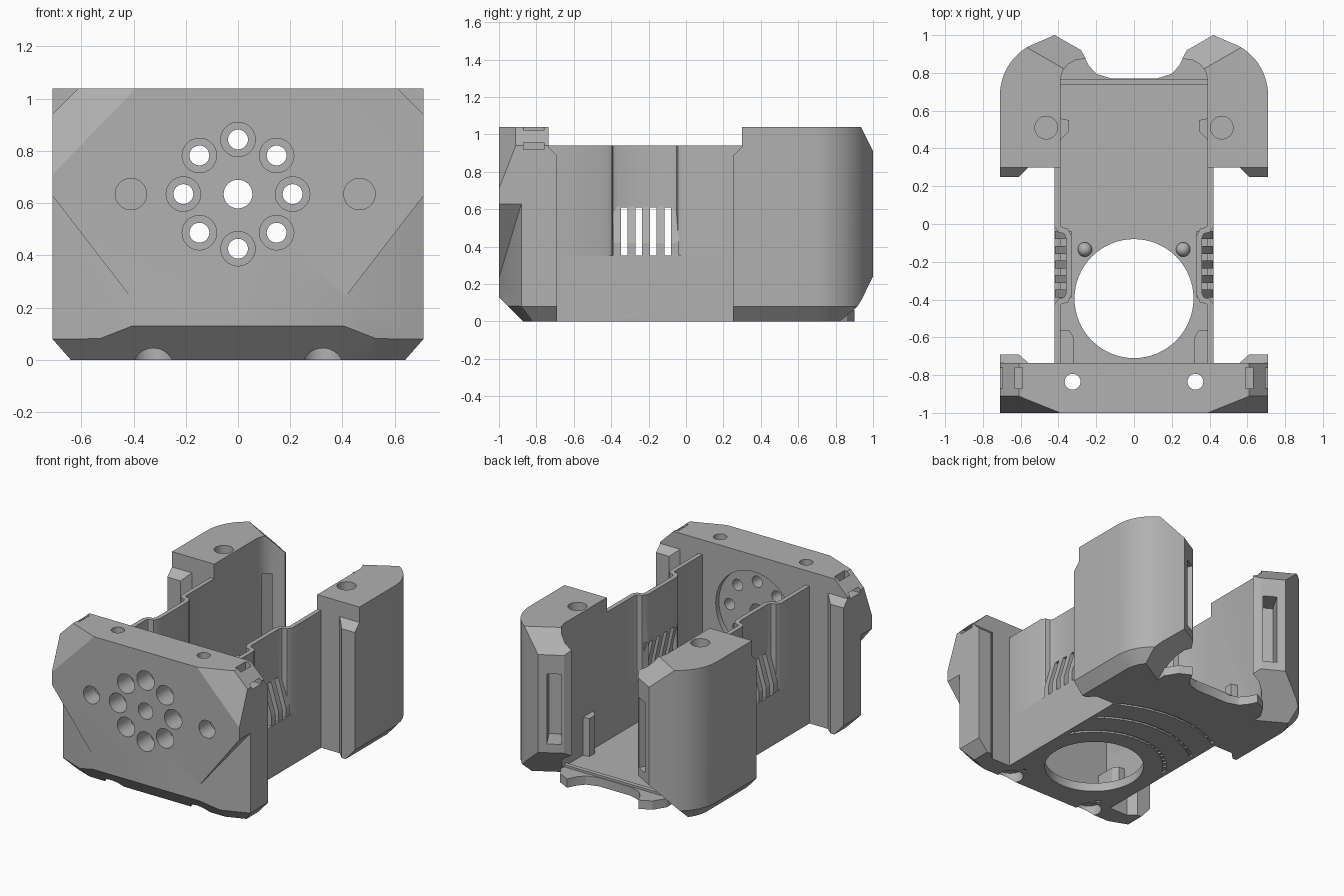
import bpy, bmesh, math
from mathutils import Vector, Matrix

cube = bpy.data.objects.get("Cube")
if cube:
    bpy.data.objects.remove(cube)

# Single plain grey plastic
GREY = (0.44, 0.44, 0.44, 1)
mat = bpy.data.materials.new("grey_plastic")
mat.use_nodes = True
mat.diffuse_color = GREY
mat.node_tree.nodes["Principled BSDF"].inputs["Base Color"].default_value = GREY


def make(name, bm):
    bmesh.ops.recalc_face_normals(bm, faces=bm.faces)
    me = bpy.data.meshes.new(name)
    bm.to_mesh(me)
    bm.free()
    ob = bpy.data.objects.new(name, me)
    bpy.context.collection.objects.link(ob)
    me.materials.append(mat)
    return ob


def prism(points, z0, z1):
    bm = bmesh.new()
    face = bm.faces.new([bm.verts.new((x, y, z0)) for x, y in points])
    ext = bmesh.ops.extrude_face_region(bm, geom=[face])
    top = [g for g in ext["geom"] if isinstance(g, bmesh.types.BMVert)]
    bmesh.ops.translate(bm, verts=top, vec=(0, 0, z1 - z0))
    bmesh.ops.recalc_face_normals(bm, faces=bm.faces)
    return bm


def box(x0, x1, y0, y1, z0, z1):
    return prism([(x0, y0), (x1, y0), (x1, y1), (x0, y1)], z0, z1)


def tube(r, start, end, seg=32):
    a, b = Vector(start), Vector(end)
    rot = Vector((0, 0, 1)).rotation_difference(b - a).to_matrix().to_4x4()
    bm = bmesh.new()
    bmesh.ops.create_cone(bm, cap_ends=True, segments=seg, radius1=r, radius2=r,
                          depth=(b - a).length,
                          matrix=Matrix.Translation((a + b) / 2) @ rot)
    return bm


def hull(points):
    bm = bmesh.new()
    for p in points:
        bm.verts.new(p)
    bmesh.ops.convex_hull(bm, input=bm.verts)
    return bm


def chop(bm, co, no):
    # Remove what lies beyond a plane and cap the cut
    geom = bm.verts[:] + bm.edges[:] + bm.faces[:]
    res = bmesh.ops.bisect_plane(bm, geom=geom, dist=1e-5, plane_co=co,
                                 plane_no=Vector(no).normalized(), clear_outer=True)
    edges = [g for g in res["geom_cut"] if isinstance(g, bmesh.types.BMEdge)]
    if edges:
        bmesh.ops.holes_fill(bm, edges=[e for e in edges if e.is_boundary], sides=0)


def bake(ob):
    dg = bpy.context.evaluated_depsgraph_get()
    me = bpy.data.meshes.new_from_object(ob.evaluated_get(dg))
    ob.modifiers.clear()
    ob.data = me


def carve(ob, cutters):
    tools = [make("cutter", bm) for bm in cutters]
    for t in tools:
        t.hide_render = True
        mod = ob.modifiers.new("cut", 'BOOLEAN')
        mod.operation, mod.solver, mod.object = 'DIFFERENCE', 'EXACT', t
    bake(ob)
    for t in tools:
        bpy.data.objects.remove(t)


def mirror(ob):
    ob.modifiers.new("mirror", 'MIRROR').use_mirror_merge = False
    bake(ob)


def finish(ob, angle=26):
    bpy.ops.object.select_all(action='DESELECT')
    ob.select_set(True)
    bpy.context.view_layer.objects.active = ob
    bpy.ops.object.shade_smooth_by_angle(angle=math.radians(angle))


# Front plate with faceted corners
bm = box(-.71, .71, -1, -.735, 0, 1.04)
chop(bm, (0, -1, .13), (0, -1, -1))
for s in (1, -1):
    chop(bm, (s * .71, 0, .08), (s * 8, 0, -7))
    chop(bm, (s * .71, 0, .94), (s, 0, 1))
    chop(bm, (s * .39, -1, 1.04), (s * .403, -1, .391))
    chop(bm, (s * .71, -.88, .08), (s * .36, -.93, -1))
plate = make("front_plate", bm)

CZ = .635
cuts = [tube(.055, (0, -1.1, CZ), (0, -.6, CZ)), tube(.29, (0, -.77, CZ), (0, -.6, CZ), 64)]
for i in range(8):
    a = i * math.pi / 4
    x, z = .209 * math.sin(a), CZ + .209 * math.cos(a)
    cuts += [tube(.038, (x, -1.1, z), (x, -.6, z)), tube(.066, (x, -1.1, z), (x, -.86, z))]
for x in (-.41, .465):
    cuts.append(tube(.06, (x, -1.1, CZ), (x, -.88, CZ)))
for s in (1, -1):
    # Screw holes, strap slots and the cut-back lower corners
    cuts.append(tube(.042, (s * .325, -.835, -.1), (s * .325, -.835, 1.1)))
    cuts.append(tube(.08, (s * .325, -.835, -.1), (s * .325, -.835, .07)))
    xs = sorted((s * .59, s * .63))
    cuts.append(box(*xs, -.87, -.76, .92, 1.1))
    xs = sorted((s * .60, s * .8))
    cuts.append(box(*xs, -.87, -.76, .92, .955))
    low = [(s * x, y, -.1) for x, y in ((.38, -1.01), (.75, -.865), (.75, -1.01))]
    high = [(s * x, y, z) for x, y, z in ((.38, -1.01, .2), (.75, -.865, .68), (.75, -1.01, .68))]
    cuts.append(hull(low + high))
carve(plate, cuts)
finish(plate)


# Lips along the facing edges of the front plate and the rear towers
def lip(name, y0, y1):
    d = 1 if y1 > y0 else -1
    bm = prism([(.71, y0 - d * .01), (.71, y1), (.61, y1), (.56, y0), (.56, y0 - d * .01)], 0, .94)
    chop(bm, (0, y1, .885), (0, d, 1))
    chop(bm, (.71, 0, .08), (8, 0, -7))
    ob = make(name, bm)
    mirror(ob)
    finish(ob)


lip("front_lips", -.735, -.69)
lip("rear_lips", .3, .25)

# Rear towers, curling inward at the back
arc = [(.41 + .3 * math.cos(math.radians(a)), .68 + .3 * math.sin(math.radians(a)))
       for a in range(0, 61, 6)]
curl = [(.255, .875), (.31, .868), (.35, .845), (.378, .81), (.39, .76)]
bm = prism([(.39, .3), (.71, .3)] + arc + [(.42, 1), (.28, .92)] + curl, 0, 1.04)
for a in range(0, 67, 11):
    u = Vector((math.cos(math.radians(a)), math.sin(math.radians(a)), 0))
    chop(bm, Vector((.41, .68, .08)) + u * .3, u * 8 - Vector((0, 0, 7)))
for z, nz in ((.91, 1), (.24, -1)):
    chop(bm, (.42, 1, z), (-.5, .866, nz))
towers = make("rear_towers", bm)
window = box(-.045, .045, -.13, .12, .3, .78)
bmesh.ops.transform(window, verts=window.verts,
                    matrix=Matrix.Translation((.345, .93, 0)) @ Matrix.Rotation(math.radians(30), 4, 'Z'))
carve(towers, [tube(.06, (.465, .51, .8), (.465, .51, 1.1)), window])
mirror(towers)
finish(towers)

# Floor with the large round opening and shallow ring grooves below
half = [(.42, -.74), (.42, .32), (.4, .32), (.4, .78), (.35, .86), (.27, .9),
        (.24, .84), (.2, .795), (.12, .77)]
floor = make("floor", prism(half + [(-x, y) for x, y in reversed(half)], 0, .06))
cuts = [tube(.315, (0, -.395, -.1), (0, -.395, .2), 64)]
for r in (.44, .62, .8):
    ring = bmesh.new()
    quad = [ring.verts.new((r + dx, -.395, z))
            for dx, z in ((0, -.02), (.02, -.02), (.02, .012), (0, .012))]
    face = ring.faces.new(quad)
    bmesh.ops.spin(ring, geom=[face], cent=(0, -.395, 0), axis=(0, 0, 1),
                   angle=math.tau, steps=64, use_merge=True)
    bmesh.ops.remove_doubles(ring, verts=ring.verts, dist=1e-4)
    inner = [f for f in ring.faces if abs(f.normal.z) < .1 and
             all(abs(v.co.y + .395) < 1e-4 for v in f.verts)]
    bmesh.ops.delete(ring, geom=inner, context='FACES_ONLY')
    cuts.append(ring)
carve(floor, cuts)
finish(floor)
sill = make("rear_sill", box(-.39, .39, .735, .765, .05, .075))


# Thin side walls with a recessed grip
def ribbon(path, t):
    pts = [Vector(p) for p in path]
    left, right = [], []
    for i, p in enumerate(pts):
        d0 = (p - pts[max(i - 1, 0)]).normalized()
        d1 = (pts[min(i + 1, len(pts) - 1)] - p).normalized()
        d = (d0 + d1).normalized()
        n = Vector((-d.y, d.x)) * t / 2 / max(d.dot(d1 if d1.length else d0), .5)
        left.append(p + n)
        right.append(p - n)
    return left + right[::-1]


path = [(.405, .32), (.405, -.01), (.393, -.03), (.36, -.038), (.345, -.07),
        (.345, -.37), (.36, -.402), (.393, -.41), (.405, -.43), (.405, -.74)]
walls = make("side_walls", prism(ribbon(path, .03), .35, .94))
carve(walls, [box(.2, .385, -.375, -.065, .3, .61)])
mirror(walls)
finish(walls, 40)
low_walls = make("lower_side_walls", box(.39, .42, -.74, .32, 0, .352))
mirror(low_walls)

# Slanted grip louvres
for i in range(5):
    y = -.39 + i * .0775
    rib = make(f"grip_rib_{i + 1}", hull([(x, y + dy, z) for dy in (0, .042) for x, z in
               ((.33, .615), (.36, .615), (.418, .42), (.418, .35), (.39, .35))]))
    mirror(rib)

# Small parts inside: corner blocks, locating posts and round pegs
blocks = make("corner_blocks", prism([(.32, -.74), (.4, -.74), (.4, -.56), (.345, -.56), (.32, -.6)], 0, .2))
posts = make("locating_posts", prism([(.395, .56), (.345, .55), (.345, .49), (.395, .44)], .05, .32))
bm = bmesh.new()
bmesh.ops.create_uvsphere(bm, u_segments=20, v_segments=12, radius=.038,
                          matrix=Matrix.Translation((.26, -.135, .07)))
pegs = make("round_pegs", bm)
for ob in (blocks, posts, pegs):
    mirror(ob)
finish(pegs)
